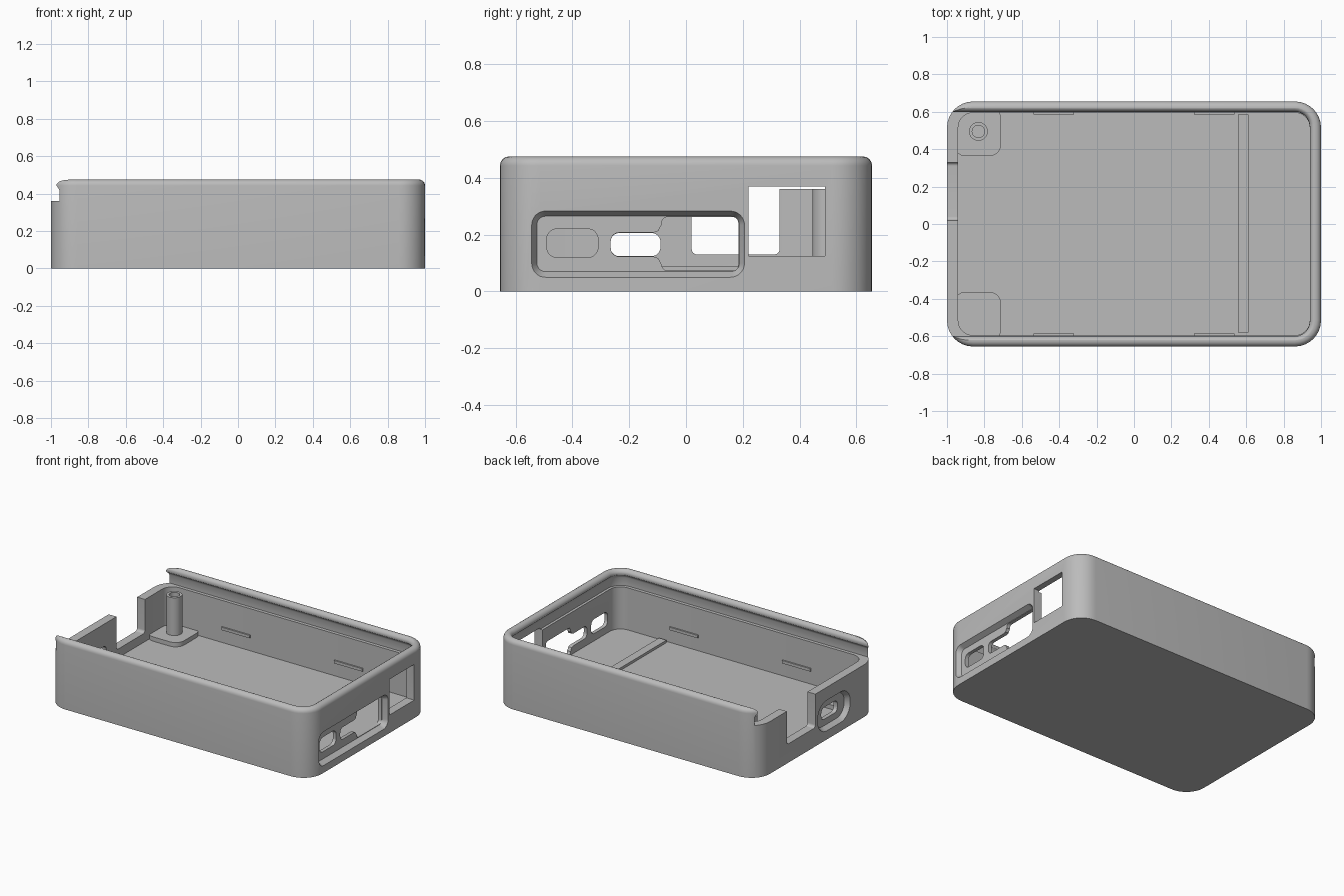
import bpy, bmesh, math

if "Cube" in bpy.data.objects:
    bpy.data.objects.remove(bpy.data.objects["Cube"])

grey = bpy.data.materials.new("matte grey")
grey.diffuse_color = (0.5, 0.5, 0.5, 1)
grey.use_nodes = True
grey.node_tree.nodes["Principled BSDF"].inputs["Base Color"].default_value = grey.diffuse_color

AXES = {'X': lambda t, u, v: (t, u, v),
        'Y': lambda t, u, v: (u, t, v),
        'Z': lambda t, u, v: (u, v, t)}


def rounded_rect(u0, u1, v0, v1, r, n=8):
    """Outline points of a rectangle with rounded corners."""
    pts = []
    corners = [(u1 - r, v1 - r), (u0 + r, v1 - r), (u0 + r, v0 + r), (u1 - r, v0 + r)]
    for k, (cu, cv) in enumerate(corners):
        for i in range(n + 1):
            a = math.pi / 2 * (k + i / n)
            pts.append((cu + r * math.cos(a), cv + r * math.sin(a)))
    return pts


def loft(name, axis, sections):
    """Solid through rounded rectangles: (position, u0, u1, v0, v1, radius)."""
    bm = bmesh.new()
    rings = [[bm.verts.new(AXES[axis](s[0], u, v)) for u, v in rounded_rect(*s[1:])]
             for s in sections]
    n = len(rings[0])
    for a, b in zip(rings, rings[1:]):
        for i in range(n):
            j = (i + 1) % n
            bm.faces.new((a[i], a[j], b[j], b[i]))
    bm.faces.new(rings[0])
    bm.faces.new(rings[-1])
    bmesh.ops.remove_doubles(bm, verts=bm.verts, dist=1e-5)
    bmesh.ops.recalc_face_normals(bm, faces=bm.faces)
    me = bpy.data.meshes.new(name)
    bm.to_mesh(me)
    bm.free()
    me.materials.append(grey)
    ob = bpy.data.objects.new(name, me)
    bpy.context.collection.objects.link(ob)
    return ob


def prism(name, axis, t0, t1, *rect):
    return loft(name, axis, [(t0, *rect), (t1, *rect)])


def cut(body, cutter):
    """Subtract the cutter and throw it away."""
    mod = body.modifiers.new("cut", 'BOOLEAN')
    mod.object, mod.operation, mod.solver = cutter, 'DIFFERENCE', 'EXACT'
    bpy.context.view_layer.update()
    dg = bpy.context.evaluated_depsgraph_get()
    me = bpy.data.meshes.new_from_object(body.evaluated_get(dg))
    body.modifiers.clear()
    body.data = me
    bpy.data.objects.remove(cutter)


# Outer shell with a rounded top edge
X, Y, H, R, E = 1.0, 0.655, 0.475, 0.14, 0.032
levels = [(0, 0)] + [(H - E + E * math.sin(a), E - E * math.cos(a))
                     for a in (math.pi / 2 * i / 6 for i in range(7))]
case = loft("case", 'Z', [(z, -X + d, X - d, -Y + d, Y - d, R - d) for z, d in levels])

# Inner pocket
cut(case, prism("pocket", 'Z', 0.07, 0.40, -0.94, 0.94, -0.595, 0.595, 0.08))

# Sliding lid groove, open at the left end, with a rounded lip above it
groove = [(0.36, 0.018), (0.415, 0.018), (0.43, 0.012), (0.44, 0.002), (0.45, 0.0),
          (0.46, 0.003), (0.47, 0.011), (0.476, 0.022), (0.52, 0.022)]
cut(case, loft("lid_groove", 'Z', [(z, -1.4, 0.94 + d, -0.6 - d, 0.6 + d, 0.08 + d)
                                   for z, d in groove]))

# Right end: sloped recess, two ports, wide opening and square window
cut(case, loft("port_recess", 'X', [(0.965, -0.525, 0.188, 0.07, 0.265, 0.03),
                                    (1.0, -0.545, 0.206, 0.05, 0.283, 0.05),
                                    (1.1, -0.545, 0.206, 0.05, 0.283, 0.05)]))
cut(case, prism("small_port", 'X', 0.9, 1.1, -0.49, -0.31, 0.12, 0.22, 0.035))
cut(case, prism("middle_port", 'X', 0.9, 1.1, -0.265, -0.04, 0.123, 0.207, 0.03))
cut(case, prism("wide_opening", 'X', 0.9, 1.1, -0.085, 0.184, 0.073, 0.262, 0.02))
cut(case, loft("port_flare", 'Y', [(y, 0.9, 1.1, 0.165 - h, 0.165 + h, 0.001) for y, h in
                                   ((-0.118, 0.041), (-0.098, 0.048), (-0.086, 0.07), (-0.06, 0.075))]))
cut(case, prism("square_window", 'X', 0.9, 1.1, 0.22, 0.49, 0.124, 0.37, 0.001))

# Left end: cable notch and a recessed slot
cut(case, prism("cable_notch", 'X', -1.1, -0.9, 0.02, 0.33, 0.13, 0.6, 0.02))
cut(case, loft("slot_recess", 'X', [(-1.1, -0.36, -0.005, 0.06, 0.27, 0.1),
                                    (-1.0, -0.36, -0.005, 0.06, 0.27, 0.1),
                                    (-0.968, -0.34, -0.025, 0.08, 0.25, 0.08)]))
cut(case, prism("slot", 'X', -1.1, -0.9, -0.266, -0.09, 0.124, 0.206, 0.032))

# Corner pads and wall ridges, mirrored front to back
for side, s in (("front", -1), ("back", 1)):
    y0, y1 = sorted((s * 0.363, s * 0.625))
    prism(side + "_corner_pad", 'Z', 0.05, 0.10, -0.965, -0.71, y0, y1, 0.065)
    y0, y1 = sorted((s * 0.585, s * 0.61))
    for end, x in (("left", -0.43), ("right", 0.43)):
        prism(f"{side}_{end}_ridge", 'Z', 0.16, 0.18, x - 0.108, x + 0.108, y0, y1, 0.002)

# Low bar across the floor
prism("floor_bar", 'Z', 0.06, 0.087, 0.555, 0.612, -0.58, 0.585, 0.002)

# Hollow screw post
loft("screw_post", 'Z', [(z, -0.832 - r, -0.832 + r, 0.495 - r, 0.495 + r, r)
                         for z, r in ((0.09, 0.05), (0.36, 0.05), (0.36, 0.033), (0.12, 0.033))])

# Smooth the curves, keep the edges
for ob in bpy.data.objects:
    ob.select_set(True)
bpy.context.view_layer.objects.active = case
bpy.ops.object.shade_smooth_by_angle(angle=math.radians(30))
